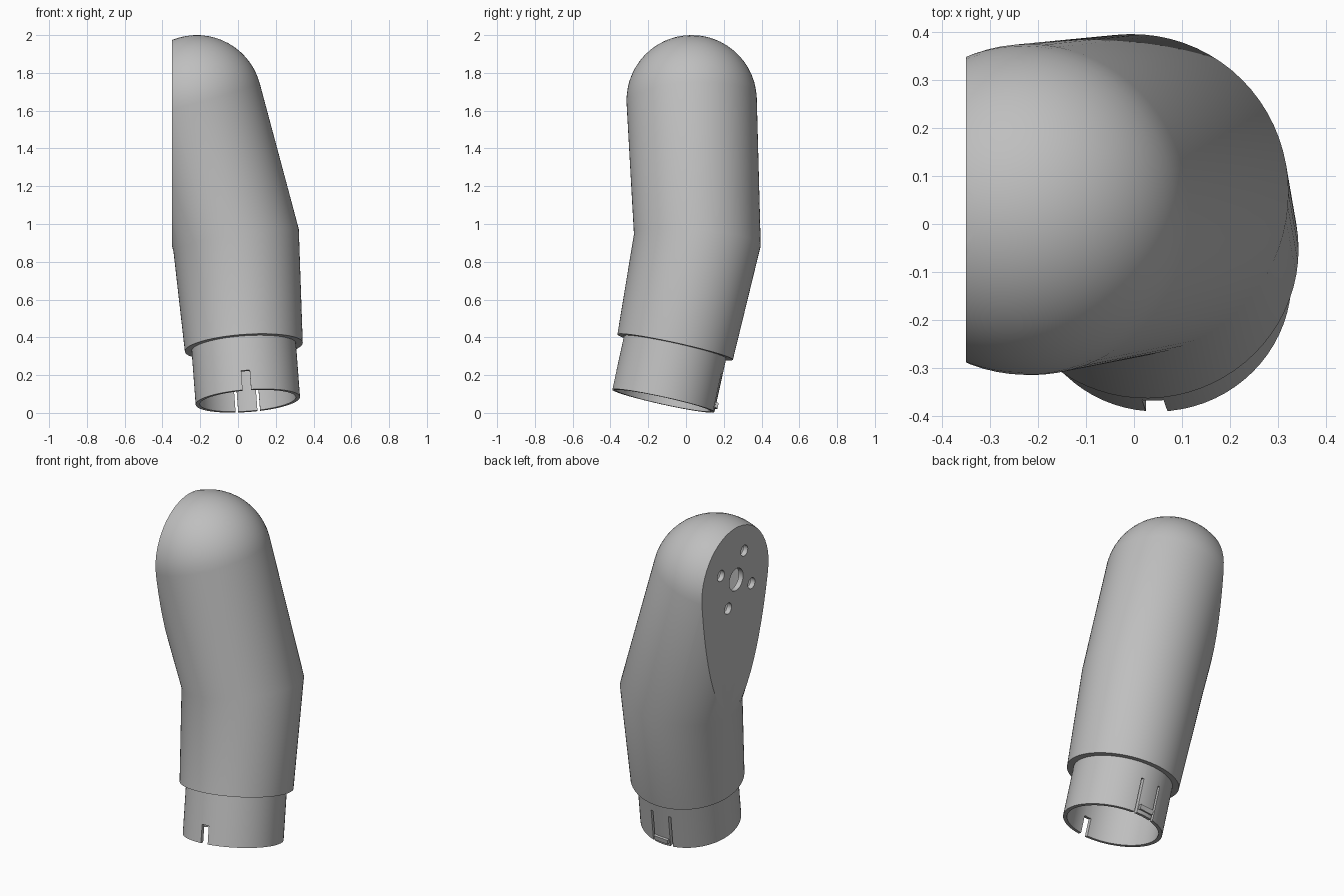
import bpy, bmesh, math
from mathutils import Vector, Matrix

if "Cube" in bpy.data.objects:
    bpy.data.objects.remove(bpy.data.objects["Cube"])

SEG = 72
BASE = Vector((0.052, -0.12, 0.064))      # centre of the open end
JOINT = Vector((-0.01, 0.06, 0.915))      # centre of the bend
DOME = Vector((-0.218, 0.03, 1.655))      # centre of the rounded top
low = Vector((-0.075, 0.22, 1)).normalized()
high = (DOME - JOINT).normalized()
DOME_R = 0.345
FLAT_X = -0.35

grey = bpy.data.materials.new("light_grey")
grey.use_nodes = True
colour = (0.52, 0.52, 0.52, 1)
grey.diffuse_color = colour
grey.node_tree.nodes["Principled BSDF"].inputs["Base Color"].default_value = colour


def frame(centre, normal):
    """Matrix with z along normal and x as near to world x as possible."""
    ex = (Vector((1, 0, 0)) - normal * normal.x).normalized()
    ey = normal.cross(ex)
    return Matrix.Translation(centre) @ Matrix((ex, ey, normal)).transposed().to_4x4()


def make_object(name, bm):
    bmesh.ops.recalc_face_normals(bm, faces=bm.faces[:])
    mesh = bpy.data.meshes.new(name)
    bm.to_mesh(mesh)
    bm.free()
    mesh.materials.append(grey)
    obj = bpy.data.objects.new(name, mesh)
    bpy.context.collection.objects.link(obj)
    return obj


def bent_tube(name, sections, dome_r, flat_x):
    """Loft circles along the bent axis, close with a dome, slice one side flat."""
    steps = 14
    for i in range(steps):
        a = math.pi / 2 * i / steps
        sections.append((DOME + high * dome_r * math.sin(a), high, dome_r * math.cos(a)))
    bm = bmesh.new()
    rings = []
    for centre, normal, radius in sections:
        m = frame(centre, normal)
        angles = [math.tau * k / SEG for k in range(SEG)]
        rings.append([bm.verts.new(m @ Vector((radius * math.cos(a), radius * math.sin(a), 0)))
                      for a in angles])
    for r0, r1 in zip(rings, rings[1:]):
        for k in range(SEG):
            n = (k + 1) % SEG
            bm.faces.new((r0[k], r0[n], r1[n], r1[k]))
    bm.faces.new(rings[0])
    tip = bm.verts.new(DOME + high * dome_r)
    for k in range(SEG):
        bm.faces.new((rings[-1][k], rings[-1][(k + 1) % SEG], tip))
    cut = bmesh.ops.bisect_plane(bm, geom=bm.verts[:] + bm.edges[:] + bm.faces[:],
                                 plane_co=(flat_x, 0, 0), plane_no=(-1, 0, 0),
                                 clear_outer=True)
    edges = [e for e in cut["geom_cut"] if isinstance(e, bmesh.types.BMEdge)]
    bmesh.ops.edgeloop_fill(bm, edges=edges)
    return make_object(name, bm)


def box(name, matrix, centre, size):
    bm = bmesh.new()
    bmesh.ops.create_cube(bm, size=1)
    bm.transform(matrix @ Matrix.Translation(centre) @ Matrix.Diagonal((*size, 1)))
    return make_object(name, bm)


def prism(name, y, z, radius, sides, turn=0.0):
    """Cutter running along x through the flat face."""
    bm = bmesh.new()
    bmesh.ops.create_cone(bm, cap_ends=True, segments=sides, radius1=radius,
                          radius2=radius, depth=0.12)
    bm.transform(Matrix.Translation((FLAT_X, y, z)) @ Matrix.Rotation(turn, 4, "X")
                 @ Matrix.Rotation(math.pi / 2, 4, "Y"))
    return make_object(name, bm)


def subtract(target, cutter):
    cutter.hide_render = True
    mod = target.modifiers.new("cut", "BOOLEAN")
    mod.operation = "DIFFERENCE"
    mod.solver = "EXACT"
    mod.object = cutter
    bpy.context.view_layer.objects.active = target
    bpy.ops.object.modifier_apply(modifier=mod.name)
    bpy.data.objects.remove(cutter)


# Outer shell with stepped collar, and the hollow inside it
mean = (low + high).normalized()
collar = BASE + low * 0.292
shell = bent_tube("bent_housing", [(BASE, low, 0.277), (collar, low, 0.277),
                                   (collar, low, 0.313), (JOINT, mean, 0.337)],
                  DOME_R, FLAT_X)
hollow = bent_tube("hollow", [(BASE - low * 0.05, low, 0.255), (collar + low * 0.03, low, 0.255),
                              (collar + low * 0.06, low, 0.28), (JOINT, mean, 0.306)],
                   DOME_R - 0.03, FLAT_X + 0.03)
subtract(shell, hollow)

# Front notch and the two slits beside the rear spring tab
spigot = frame(BASE, low)
subtract(shell, box("notch", spigot, (-0.005, -0.27, 0.03), (0.045, 0.12, 0.15)))
for x in (-0.058, 0.058):
    subtract(shell, box("slit", spigot, (x, 0.27, 0.08), (0.014, 0.12, 0.25)))

# Centre hole, four round holes and two angular holes in the flat face
cy, cz = 0.02, 1.66
subtract(shell, prism("centre_hole", cy, cz, 0.066, 32))
for k in range(4):
    a = math.radians(62 + 90 * k)
    subtract(shell, prism("round_hole", cy - 0.165 * math.cos(a), cz + 0.165 * math.sin(a), 0.033, 20))
for k in range(2):
    a = math.radians(107 + 180 * k)
    subtract(shell, prism("angular_hole", cy - 0.19 * math.cos(a), cz + 0.19 * math.sin(a),
                          0.047, 3, -a))

# Catch on the rear spring tab
catch = box("tab_catch", spigot, (0, 0.275, 0.035), (0.09, 0.028, 0.028))

bpy.ops.object.select_all(action="DESELECT")
shell.select_set(True)
bpy.context.view_layer.objects.active = shell
bpy.ops.object.shade_smooth_by_angle(angle=math.radians(30))
